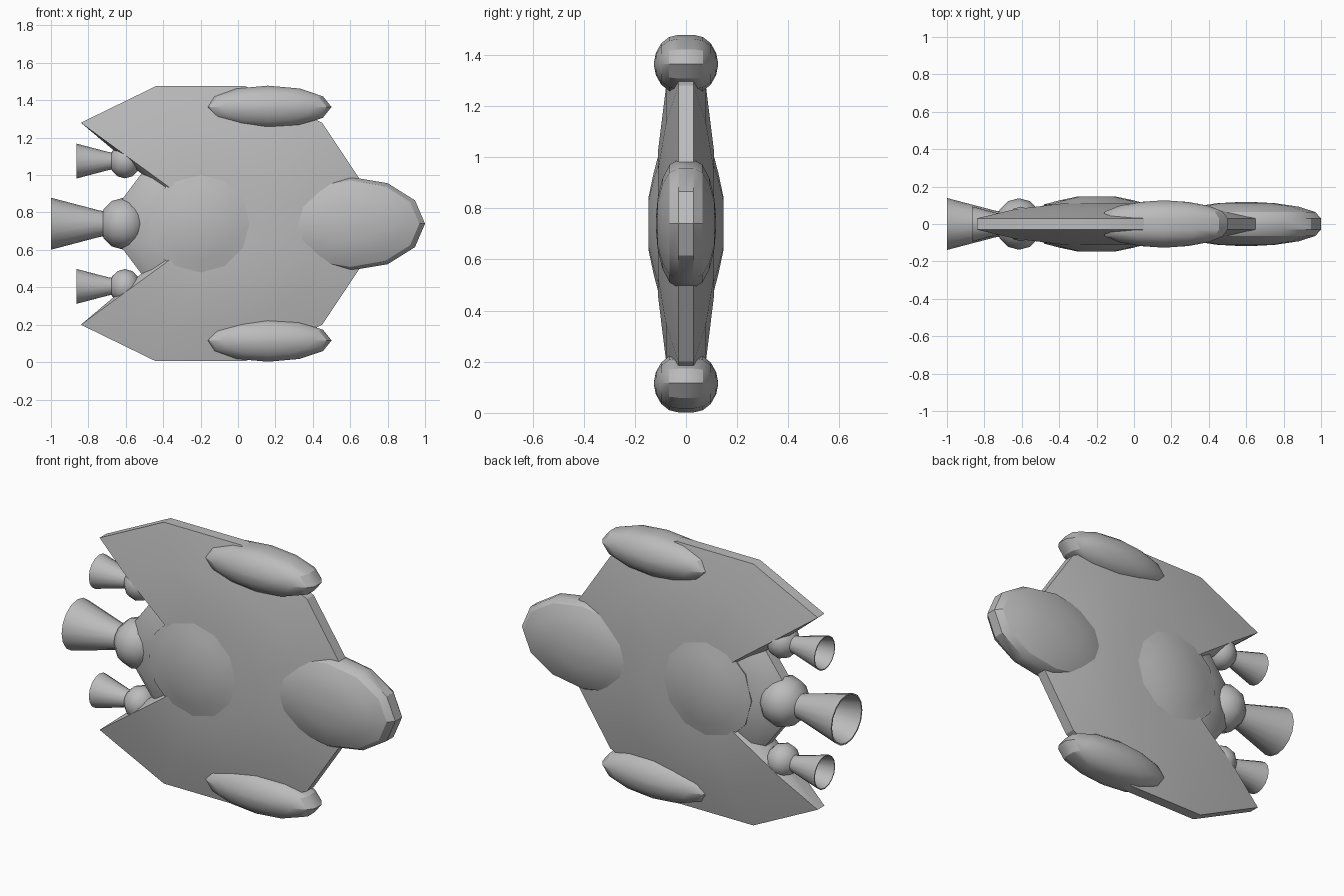
import bpy, bmesh, math

if "Cube" in bpy.data.objects:
    bpy.data.objects.remove(bpy.data.objects["Cube"], do_unlink=True)

MID = 0.74  # height of the ship's centre line

grey = bpy.data.materials.new("hull grey")
grey.use_nodes = True
grey.diffuse_color = (0.5, 0.5, 0.5, 1)
grey.node_tree.nodes["Principled BSDF"].inputs["Base Color"].default_value = (0.5, 0.5, 0.5, 1)


def finish(name, bm, angle=30):
    bmesh.ops.recalc_face_normals(bm, faces=bm.faces)
    mesh = bpy.data.meshes.new(name)
    bm.to_mesh(mesh)
    bm.free()
    mesh.materials.append(grey)
    ob = bpy.data.objects.new(name, mesh)
    bpy.context.collection.objects.link(ob)
    bpy.ops.object.select_all(action='DESELECT')
    ob.select_set(True)
    bpy.context.view_layer.objects.active = ob
    bpy.ops.object.shade_smooth_by_angle(angle=math.radians(angle))
    return ob


def loft(bm, loops, cap=True):
    """Skin a list of point loops, closing both ends if asked."""
    rings = [[bm.verts.new(p) for p in loop] for loop in loops]
    for a, b in zip(rings, rings[1:]):
        for i in range(len(a)):
            j = (i + 1) % len(a)
            bm.faces.new((a[i], a[j], b[j], b[i]))
    if cap:
        bm.faces.new(rings[0])
        bm.faces.new(rings[-1])


def lens(name, outline, centre, levels):
    """Flat body, domed alike on both sides; levels are (scale, half thickness)."""
    cx, cz = centre
    profile = [(s, -y) for s, y in reversed(levels)] + list(levels)
    bm = bmesh.new()
    loft(bm, [[(cx + (x - cx) * s, y, MID + cz + (z - cz) * s) for x, z in outline]
              for s, y in profile])
    return finish(name, bm)


def ellipse(cx, cz, rx, rz, n=12):
    return [(cx + rx * math.cos(math.tau * i / n), cz + rz * math.sin(math.tau * i / n))
            for i in range(n)]


def dome(rim, height):
    angles = [math.radians(a) for a in (0, 22.5, 45, 67.5, 85)]
    return [(math.cos(a), rim + (height - rim) * math.sin(a)) for a in angles]


def mirrored(half):
    return half + [(x, -z) for x, z in reversed(half)]


# Winged main hull with swept rear tips
wing = mirrored([(0.65, 0.24), (0.45, 0.54), (0.04, 0.735), (-0.44, 0.735),
                 (-0.84, 0.54), (-0.46, 0.22)])
lens("main_hull", wing, (-0.1, 0), [(1, 0.03), (0.73, 0.078), (0.38, 0.11)])

# Tail plate between the wings
tail = mirrored([(0.0, 0.2), (-0.2, 0.29), (-0.5, 0.29), (-0.62, 0.13)])
lens("tail_plate", tail, (-0.25, 0), [(1, 0.03), (0.85, 0.08), (0.5, 0.11)])

# Central bulge
lens("central_bulge", ellipse(-0.2, 0, 0.28, 0.28), (-0.2, 0),
     [(1, 0.105), (0.7, 0.127), (0.36, 0.147)])

# Nose
lens("nose", ellipse(0.6, 0, 0.4, 0.25), (0.6, 0), dome(0.03, 0.118))

# Side pods
for side, label in ((1, "upper"), (-1, "lower")):
    lens(label + "_pod", ellipse(0.16, side * 0.624, 0.34, 0.114),
         (0.16, side * 0.624), dome(0.03, 0.125))


# Engines: a round chamber and an open flared nozzle
def engine(label, x, z, size):
    def ring(dx, r, n=16):
        return [(x + dx * size, r * size * math.cos(math.tau * i / n),
                 MID + z + r * size * math.sin(math.tau * i / n)) for i in range(n)]

    bm = bmesh.new()
    arcs = [math.radians(a) for a in (8, 35, 62, 90, 118, 145, 172)]
    loft(bm, [ring(0.125 * math.cos(a), 0.138 * math.sin(a), 12) for a in arcs])
    finish(label + "_engine_chamber", bm, 35)

    bm = bmesh.new()
    loft(bm, [ring(-0.09, 0.065), ring(-0.13, 0.072), ring(-0.385, 0.139),
              ring(-0.385, 0.131), ring(-0.13, 0.064)], cap=False)
    finish(label + "_engine_nozzle", bm)


engine("main", -0.615, 0, 1)
engine("upper", -0.605, 0.335, 0.67)
engine("lower", -0.605, -0.335, 0.67)
